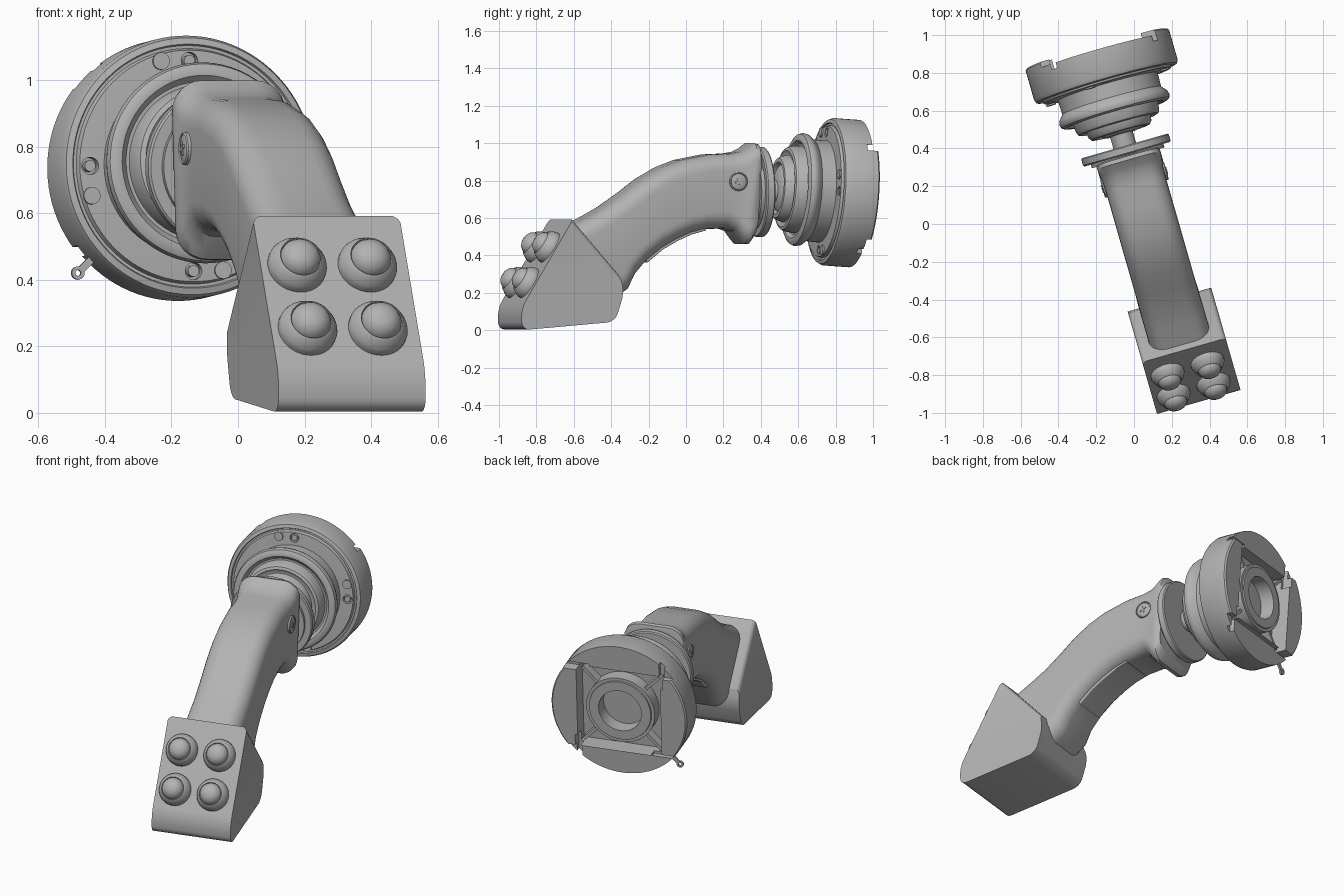
import bpy, bmesh
from math import radians, cos, sin, pi
from mathutils import Matrix, Vector

cube = bpy.data.objects.get("Cube")
if cube:
    bpy.data.objects.remove(cube)

grey = bpy.data.materials.new("plain_grey")
grey.use_nodes = True
GREY = (0.45, 0.45, 0.45, 1)
grey.diffuse_color = GREY
grey.node_tree.nodes["Principled BSDF"].inputs["Base Color"].default_value = GREY

T = Matrix.Translation


def rot(angle, axis):
    return Matrix.Rotation(radians(angle), 4, axis)


# The whole stick is turned about z; the base also leans back a little
TURN = rot(16, "Z") @ T((0.067, 0, 0))
LEVEL = T((0, 0, 0.74)) @ rot(-90, "X")
BASE = T((0, 0.78, 0.74)) @ rot(-4, "X") @ T((0, -0.78, 0)) @ rot(-90, "X")
parts = []


def finish(name, bm, matrix=Matrix()):
    bmesh.ops.transform(bm, matrix=TURN @ matrix, verts=bm.verts)
    bmesh.ops.recalc_face_normals(bm, faces=bm.faces)
    mesh = bpy.data.meshes.new(name)
    bm.to_mesh(mesh)
    bm.free()
    mesh.materials.append(grey)
    ob = bpy.data.objects.new(name, mesh)
    bpy.context.scene.collection.objects.link(ob)
    parts.append(ob)
    return ob


def lathe(name, profile, matrix, steps=64):
    """Spin (height, radius) points about local z."""
    bm = bmesh.new()
    vs = [bm.verts.new((r, 0, h)) for h, r in profile]
    es = [bm.edges.new(p) for p in zip(vs, vs[1:])]
    bmesh.ops.spin(bm, geom=vs + es, axis=(0, 0, 1), cent=(0, 0, 0),
                   steps=steps, angle=2 * pi, use_duplicate=False)
    bmesh.ops.remove_doubles(bm, verts=bm.verts, dist=1e-5)
    return finish(name, bm, matrix)


def box(name, size, matrix):
    bm = bmesh.new()
    bmesh.ops.create_cube(bm, size=1, matrix=Matrix.Diagonal((*size, 1)))
    return finish(name, bm, matrix)


def disc(name, radius, low, high, matrix, steps=24):
    return lathe(name, [(low, 0), (low, radius), (high, radius), (high, 0)], matrix, steps)


def cut(target, cutter):
    mod = target.modifiers.new("cut", "BOOLEAN")
    mod.operation, mod.solver, mod.object = "DIFFERENCE", "EXACT", cutter
    deps = bpy.context.evaluated_depsgraph_get()
    target.data = bpy.data.meshes.new_from_object(target.evaluated_get(deps))
    target.modifiers.clear()
    parts.remove(cutter)
    bpy.data.objects.remove(cutter)


def loft(name, stations, radius):
    """Skin rounded rectangles given as (top y, top z, bottom y, bottom z, half width)."""
    bm = bmesh.new()
    rows = []
    for ty, tz, by, bz, w in stations:
        top, bottom = Vector((0, ty, tz)), Vector((0, by, bz))
        up, mid = (top - bottom).normalized(), (top + bottom) / 2
        h = (top - bottom).length / 2
        row = []
        for k, (sx, sz) in enumerate([(1, 1), (-1, 1), (-1, -1), (1, -1)]):
            for i in range(7):
                a = (k + i / 6) * pi / 2
                x = sx * (w - radius) + radius * cos(a)
                z = sz * (h - radius) + radius * sin(a)
                row.append(bm.verts.new(mid + up * z + Vector((x, 0, 0))))
        rows.append(row)
    for a, b in zip(rows, rows[1:]):
        for i in range(len(a)):
            j = (i + 1) % len(a)
            bm.faces.new((a[i], a[j], b[j], b[i]))
    bm.faces.new(rows[0])
    bm.faces.new(rows[-1])
    return finish(name, bm)


# Head: an extruded side profile with rounded bottom and chamfered shoulders
bm = bmesh.new()
outline = [(-1.0, 0), (-1.0, 0.12), (-0.715, 0.592), (-0.45, 0.29), (-0.43, 0.2), (-0.48, 0.045)]
face = bm.faces.new([bm.verts.new((-0.227, y, z)) for y, z in outline])
side = bmesh.ops.extrude_face_region(bm, geom=[face])["geom"]
bmesh.ops.translate(bm, vec=(0.46, 0, 0), verts=[g for g in side if isinstance(g, bmesh.types.BMVert)])


def across(e):
    return abs(e.verts[0].co.x - e.verts[1].co.x) > 0.1


low = [e for e in bm.edges if across(e) and e.verts[0].co.z < 0.25]
bmesh.ops.bevel(bm, geom=low, offset=0.045, segments=5, profile=0.5, affect="EDGES", clamp_overlap=True)
shoulders = [e for e in bm.edges if not across(e) and min(v.co.z for v in e.verts) > 0.28]
bmesh.ops.bevel(bm, geom=shoulders, offset=0.06, segments=3, profile=0.4, affect="EDGES", clamp_overlap=True)
finish("head", bm)

# Grip: curved handle that flares at its rear end
loft("grip", [
    (-0.70, 0.55, -0.48, 0.14, 0.165), (-0.58, 0.61, -0.37, 0.22, 0.165),
    (-0.49, 0.66, -0.33, 0.30, 0.163), (-0.38, 0.735, -0.27, 0.37, 0.163),
    (-0.28, 0.81, -0.18, 0.44, 0.163), (-0.175, 0.87, -0.10, 0.485, 0.163),
    (-0.07, 0.91, -0.02, 0.52, 0.163), (0.085, 0.94, 0.06, 0.54, 0.163),
    (0.20, 0.945, 0.17, 0.545, 0.163), (0.26, 0.955, 0.22, 0.53, 0.165),
    (0.30, 0.975, 0.25, 0.49, 0.17), (0.335, 1.0, 0.275, 0.462, 0.174),
    (0.355, 0.995, 0.30, 0.46, 0.174), (0.362, 0.96, 0.33, 0.50, 0.165)], 0.09)

# Panel let into the underside of the grip
loft("underside_panel", [
    (-0.28, 0.40, -0.262, 0.362, 0.1), (-0.19, 0.47, -0.173, 0.433, 0.1),
    (-0.11, 0.515, -0.094, 0.477, 0.1), (-0.03, 0.55, -0.016, 0.512, 0.1),
    (0.06, 0.57, 0.063, 0.533, 0.1)], 0.004)

# Side screws with a cross on the head
for s, label in ((1, "left"), (-1, "right")):
    m = T((s * 0.16, 0.225, 0.795)) @ rot(s * 90, "Y")
    lathe(label + "_screw", [(-0.01, 0), (-0.01, 0.05), (0.012, 0.05), (0.016, 0.045),
                             (0.012, 0.042), (0.014, 0.036), (0.018, 0)], m, 32)
    for a in (20, 110):
        box(label + "_screw_cross", (0.042, 0.009, 0.006), m @ rot(a, "Z") @ T((0, 0, 0.017)))

# Four domed push buttons on the sloping front plate
for row, z in (("lower", 0.25), ("upper", 0.44)):
    for s, label in ((1, "left"), (-1, "right")):
        y = -1.0 + (z - 0.12) * 0.604
        lathe(f"{row}_{label}_button",
              [(-0.01, 0), (-0.01, 0.09), (0.015, 0.09), (0.026, 0.086), (0.054, 0.069),
               (0.057, 0.064), (0.052, 0.061), (0.062, 0.059), (0.08, 0.048), (0.092, 0.028), (0.096, 0)],
              T((s * 0.11 - 0.005, y, z)) @ rot(58.8, "X"), 40)

# Plate behind the grip and the thin stem
lathe("grip_plate", [(0.31, 0), (0.31, 0.16), (0.345, 0.16), (0.345, 0.2), (0.365, 0.2), (0.365, 0.235),
                     (0.372, 0.241), (0.405, 0.241), (0.411, 0.235), (0.411, 0)], LEVEL)
disc("stem", 0.062, 0.4, 0.6, LEVEL, 32)

# Stepped rubber boot
lathe("boot", [(0.75, 0), (0.75, 0.275), (0.66, 0.272), (0.645, 0.285), (0.63, 0.298), (0.61, 0.303),
               (0.592, 0.297), (0.582, 0.28), (0.583, 0.262), (0.60, 0.245), (0.60, 0.235),
               (0.545, 0.228), (0.53, 0.22), (0.525, 0.205), (0.535, 0.19), (0.535, 0.18),
               (0.50, 0.172), (0.485, 0.16), (0.483, 0.14), (0.50, 0.125), (0.49, 0.11), (0.475, 0.08),
               (0.475, 0)], BASE)

# Round mounting base, cut from the rear with a square well, slots and lower top and bottom edges
base = lathe("mounting_base", [(0.945, 0), (0.945, 0.387), (0.937, 0.395), (0.775, 0.395), (0.757, 0.387),
                               (0.752, 0.368), (0.76, 0.364), (0.76, 0.355), (0.742, 0.349),
                               (0.737, 0.27), (0.737, 0)], BASE, 96)
cut(base, box("cutter", (0.49, 0.49, 0.2), BASE @ T((0, 0, 0.94))))
for s in (1, -1):
    cut(base, box("cutter", (1, 0.3, 0.1), BASE @ T((0, s * 0.395, 0.965))))
for k in range(4):
    turn = BASE @ rot(90 * k, "Z")
    cut(base, box("cutter", (0.03, 0.3, 0.2), turn @ T((0.245, 0.33, 0.985))))
    cut(base, disc("cutter", 0.026, 0.7, 0.765, turn @ T((0.317, 0, 0))))
    disc("front_screw", 0.017, 0.74, 0.768, turn @ T((0.317, 0, 0)))
    disc("front_plug", 0.026, 0.73, 0.7385, turn @ rot(-16, "Z") @ T((0.328, 0, 0)))
    # Webs from the hub to the corners of the well
    box("hub_web", (0.12, 0.018, 0.06), turn @ rot(45, "Z") @ T((0.26, 0, 0.865)))

# Hub ring with a bore inside the well
lathe("rear_hub", [(0.83, 0.2), (0.918, 0.2), (0.918, 0.182), (0.926, 0.18), (0.926, 0.125),
                   (0.83, 0.125), (0.83, 0.2)], BASE)

# Small wire lug at the lower rim
lug = BASE @ rot(136, "Z")
box("lug_strip", (0.1, 0.022, 0.012), lug @ T((0.39, 0, 0.87)))
lathe("lug_eye", [(0.864, 0.02), (0.876, 0.02), (0.876, 0.009), (0.864, 0.009), (0.864, 0.02)],
      lug @ T((0.452, 0, 0)), 20)

# Smooth round surfaces, keep hard edges
for ob in bpy.context.selected_objects:
    ob.select_set(False)
for ob in parts:
    ob.select_set(True)
bpy.context.view_layer.objects.active = base
bpy.ops.object.shade_smooth_by_angle(angle=radians(35))
